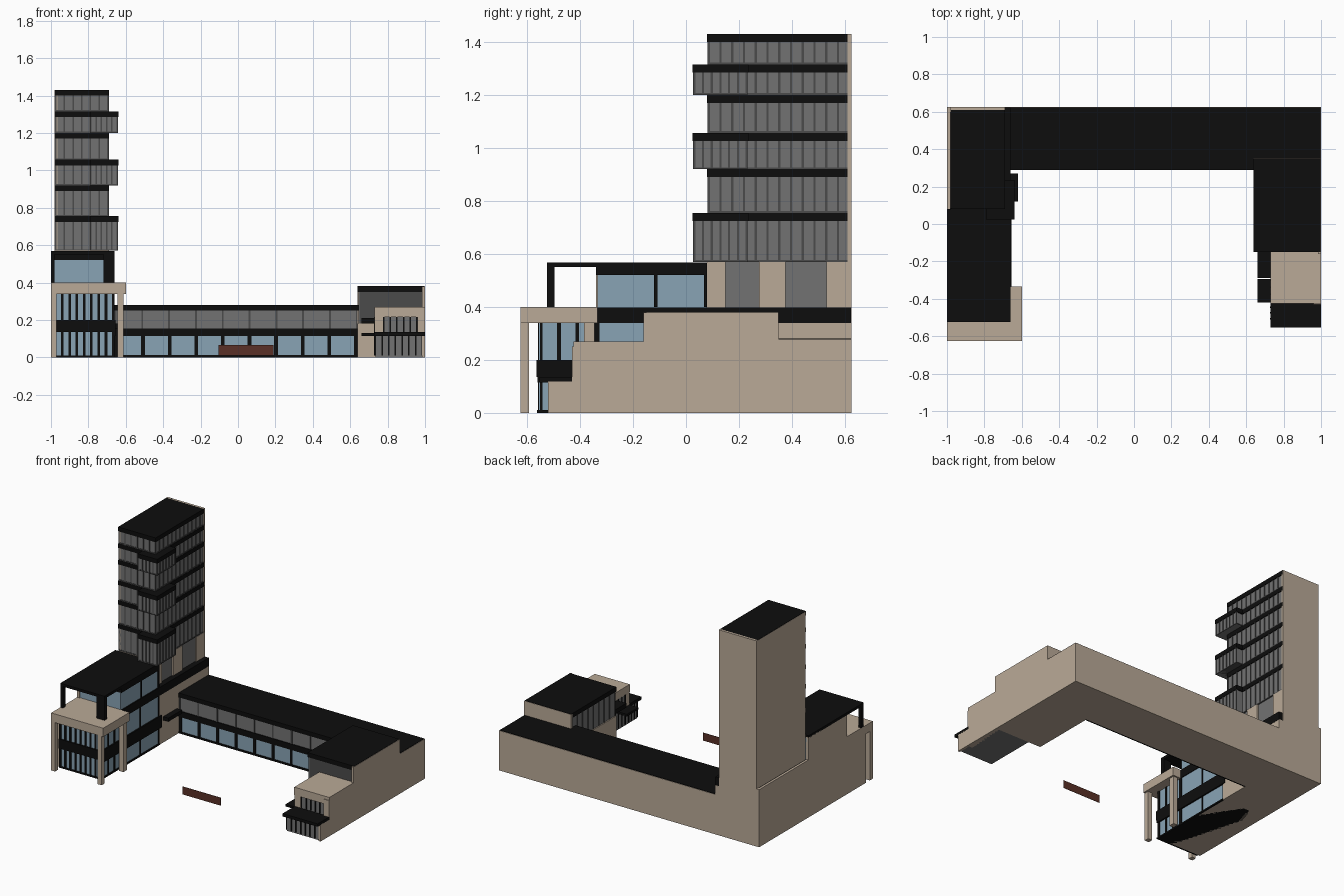
import bpy, bmesh
from mathutils import Matrix, Vector

if "Cube" in bpy.data.objects:
    bpy.data.objects.remove(bpy.data.objects["Cube"])


def material(name, r, g, b):
    m = bpy.data.materials.new(name)
    m.diffuse_color = (r, g, b, 1)
    m.use_nodes = True
    m.node_tree.nodes["Principled BSDF"].inputs["Base Color"].default_value = m.diffuse_color
    return m


STONE = material("stone", .49, .40, .31)
BLACK = material("black_trim", .004, .004, .004)
GLASS = material("blue_glass", .25, .37, .46)
GREY = material("grey_glass", .17, .17, .17)
DARK = material("dark_grey", .07, .07, .07)
RED = material("red_brown", .10, .03, .02)


def boxes(name, items, mat):
    """One object from boxes given as (x0, x1, y0, y1, z0, z1)."""
    bm = bmesh.new()
    for x0, x1, y0, y1, z0, z1 in items:
        c = Vector((x0 + x1, y0 + y1, z0 + z1)) / 2
        s = Matrix.Diagonal((x1 - x0, y1 - y0, z1 - z0, 1))
        bmesh.ops.create_cube(bm, size=1, matrix=Matrix.Translation(c) @ s)
    me = bpy.data.meshes.new(name)
    bm.to_mesh(me)
    bm.free()
    me.materials.append(mat)
    ob = bpy.data.objects.new(name, me)
    bpy.context.collection.objects.link(ob)


def box(name, x0, x1, y0, y1, z0, z1, mat):
    boxes(name, [(x0, x1, y0, y1, z0, z1)], mat)


def glazing(name, axis, pos, out, a0, a1, z0, z1, n, glass, bar, w=.008):
    """Glass sheet on a facade at pos, facing out (+1/-1), with n bays of mullions."""
    def slab(p0, p1, d):
        lo, hi = sorted((pos, pos + out * d))
        return lo, hi, p0, p1
    def place(p0, p1, d):
        lo, hi, p0, p1 = slab(p0, p1, d)
        return (lo, hi, p0, p1, z0, z1) if axis == "x" else (p0, p1, lo, hi, z0, z1)
    boxes(name + "_panes", [place(a0, a1, .003)], glass)
    step = (a1 - a0 - w) / n
    boxes(name + "_mullions",
          [place(a0 + i * step, a0 + i * step + w, .007) for i in range(n + 1)], bar)


# Long rear wing
box("rear_wing_body", -1, 1, .30, .625, 0, .277, STONE)
box("rear_wing_roof", -.67, .998, .29, .622, .25, .28, BLACK)
box("rear_wing_floor_band", -.66, .64, .29, .31, .115, .155, BLACK)
box("rear_wing_plinth", -.66, .64, .29, .31, 0, .012, BLACK)
glazing("rear_ground_window", "y", .30, -1, -.66, .64, .012, .115, 9, GLASS, BLACK, .02)
glazing("rear_upper_window", "y", .30, -1, -.66, .64, .155, .25, 9, GREY, DARK, .01)

# Left wing podium
box("left_wing_body", -1, -.668, -.55, .625, 0, .342, STONE)
box("left_wing_rear_pier", -.70, -.66, .08, .30, 0, .342, STONE)
box("podium_rear_wall", -1, -.661, .30, .625, .27, .342, STONE)
box("podium_side_wall", -1, -.985, -.335, .625, .34, .40, STONE)
box("podium_top_band", -.985, -.66, -.335, .622, .34, .398, BLACK)
box("podium_rear_panel", -1, -.69, .60, .625, .34, .40, STONE)
box("left_wing_side_band", -.67, -.655, -.56, .10, .115, .20, BLACK)
box("left_wing_front_band", -.985, -.655, -.565, -.54, .135, .20, BLACK)
box("left_wing_plinth", -.985, -.657, -.562, .08, 0, .01, BLACK)
box("side_door_canopy", -.67, -.62, .12, .27, .155, .18, BLACK)
for level, z0, z1 in (("ground", .01, .135), ("upper", .20, .34)):
    glazing("left_front_" + level, "y", -.552, -1, -.985, -.66, z0, z1, 8, GLASS, BLACK, .014)
    glazing("left_side_" + level, "x", -.668, 1, -.555, -.335, z0, z1, 3, GLASS, BLACK, .014)
    glazing("left_long_" + level, "x", -.668, 1, -.335, .08, z0, z1, 2, GLASS, BLACK, .008)

# Entrance portico
box("portico_slab", -1, -.60, -.625, -.335, .34, .40, STONE)
boxes("portico_legs", [(-1, -.97, -.625, -.592, 0, .34),
                       (-.645, -.612, -.625, -.592, 0, .34),
                       (-.645, -.612, -.385, -.345, 0, .34)], STONE)

# Glazed pavilion and covered terrace above the podium
box("pavilion_body", -.985, -.668, -.335, .08, .398, .55, GLASS)
box("pavilion_side_wall", -1, -.98, -.34, .08, .34, .555, STONE)
box("pavilion_roof", -1, -.66, -.525, .08, .55, .568, BLACK)
box("pavilion_fascia", -.98, -.66, -.34, .08, .52, .555, BLACK)
boxes("pavilion_posts", [(-1, -.98, -.525, -.497, .40, .55),
                         (-.72, -.66, -.525, -.497, .40, .55)], BLACK)
boxes("pavilion_bars", [(-.68, -.662, y, y + .012, .40, .52) for y in (-.12, .068)], BLACK)

# Tower: blank stone rear and outer side, glazed front and inner side
box("tower_rear_wall", -.98, -.69, .61, .625, .398, 1.43, STONE)
box("tower_outer_wall", -.98, -.965, .085, .625, .398, 1.428, STONE)
box("tower_base", -.97, -.70, .085, .62, .398, .57, GREY)
boxes("tower_base_piers", [(-.975, -.69, a, b, .398, .57)
                           for a, b in ((.08, .15), (.275, .375), (.53, .623))], STONE)
box("tower_core", -.97, -.698, .088, .615, .57, 1.42, GREY)
levels = [.57, .755, .92, 1.057, 1.20, 1.315, 1.43]
for i, (z0, z1) in enumerate(zip(levels, levels[1:])):
    zb = z1 - .03
    tag = "floor_%d" % (i + 1)
    box(tag + "_band", -.979, -.69, .08, .624, zb, z1, BLACK)
    box(tag + "_sill", -.978, -.692, .082, .61, z0, z0 + .007, DARK)
    glazing(tag + "_front", "y", .088, -1, -.978, -.692, z0, zb, 6, GREY, DARK)
    glazing(tag + "_side", "x", -.698, 1, .082, .622, z0, zb, 12, GREY, DARK)
    if i % 2 == 0 and i < 5 or i == 4:
        # Corner bay projecting on alternate floors
        box(tag + "_bay", -.79, -.648, .033, .227, z0, zb, GREY)
        box(tag + "_bay_band", -.79, -.64, .025, .235, zb, z1, BLACK)
        box(tag + "_bay_sill", -.79, -.642, .027, .233, z0, z0 + .007, DARK)
        glazing(tag + "_bay_front", "y", .033, -1, -.79, -.642, z0, zb, 5, GREY, DARK)
        glazing(tag + "_bay_side", "x", -.648, 1, .027, .233, z0, zb, 6, GREY, DARK)

# Right wing: tall hall stepping down to the front
box("hall_body", .64, 1, -.15, .35, 0, .18, STONE)
box("hall_upper", .65, .99, -.145, .34, .17, .36, DARK)
box("hall_outer_wall", .985, 1, -.16, .35, .17, .379, STONE)
box("hall_rear_wall", .64, 1, .335, .35, .17, .379, STONE)
box("hall_roof", .64, .998, -.15, .348, .35, .381, BLACK)
glazing("hall_clerestory", "x", .65, -1, -.145, .335, .18, .35, 8, GREY, DARK)
box("middle_block", .735, .995, -.41, -.15, 0, .22, GREY)
box("middle_block_top", .73, 1, -.425, -.15, .215, .27, STONE)
box("middle_outer_wall", .96, 1, -.43, -.15, 0, .25, STONE)
box("middle_corner_pier", .73, .775, -.42, -.38, .13, .22, STONE)
glazing("middle_front_window", "y", -.41, -1, .775, .96, .135, .215, 5, GREY, BLACK)
glazing("middle_side_window", "x", .735, -1, -.38, -.15, .01, .215, 6, GREY, BLACK)
box("front_block", .735, .99, -.51, -.40, 0, .12, GREY)
box("front_outer_wall", .985, 1, -.52, -.40, 0, .118, STONE)
glazing("front_window", "y", -.51, -1, .73, .99, .01, .115, 7, GREY, BLACK)
glazing("front_side_window", "x", .735, -1, -.51, -.41, .01, .115, 3, GREY, BLACK)
box("front_canopy", .73, 1, -.553, -.42, .115, .135, BLACK)
box("side_canopy_low", .66, .74, -.42, -.293, .115, .13, BLACK)
box("side_canopy_high", .66, .74, -.288, -.15, .18, .21, BLACK)

# Freestanding low sign wall in the courtyard
box("courtyard_panel", -.105, .19, -.461, -.459, .01, .065, RED)
